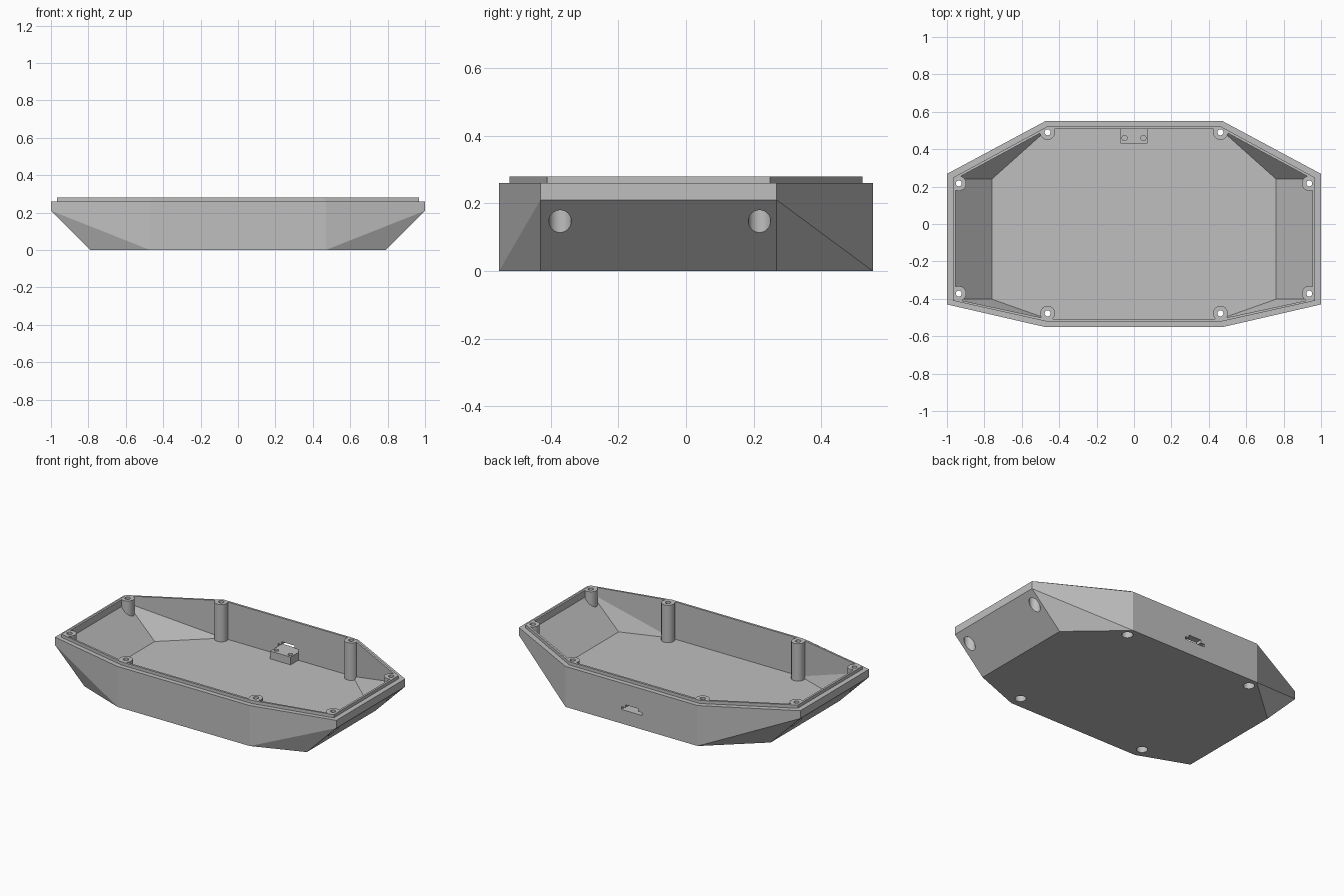
import bpy, bmesh

cube = bpy.data.objects.get("Cube")
if cube:
    bpy.data.objects.remove(cube, do_unlink=True)

grey = bpy.data.materials.new("Plain grey")
grey.use_nodes = True
colour = (0.52, 0.52, 0.52, 1)
grey.diffuse_color = colour
grey.node_tree.nodes["Principled BSDF"].inputs["Base Color"].default_value = colour


def finish(name, bm, helper=True):
    mesh = bpy.data.meshes.new(name)
    bmesh.ops.recalc_face_normals(bm, faces=bm.faces)
    bm.to_mesh(mesh)
    bm.free()
    mesh.materials.append(grey)
    ob = bpy.data.objects.new(name, mesh)
    bpy.context.collection.objects.link(ob)
    ob.hide_render = helper
    return ob


def octagon(half_mid, half_end, back, front, end_back, end_front, z):
    """Eight plan points, mirrored left to right."""
    side = [(half_mid, back), (half_end, end_back),
            (half_end, end_front), (half_mid, front)]
    return [(s * x, y, z) for s in (1, -1) for x, y in side]


def hull(name, points):
    bm = bmesh.new()
    for p in points:
        bm.verts.new(p)
    bmesh.ops.convex_hull(bm, input=bm.verts)
    bmesh.ops.dissolve_limit(bm, angle_limit=0.002, verts=bm.verts, edges=bm.edges)
    return finish(name, bm)


def box(name, x, y0, y1, z0, z1):
    return hull(name, [(sx, y, z) for sx in (-x, x) for y in (y0, y1) for z in (z0, z1)])


def cylinders(name, spots, radius, z0, z1):
    bm = bmesh.new()
    for x, y in spots:
        made = bmesh.ops.create_cone(bm, cap_ends=True, segments=32, radius1=radius,
                                     radius2=radius, depth=z1 - z0)
        bmesh.ops.translate(bm, verts=made["verts"], vec=(x, y, (z0 + z1) / 2))
    return finish(name, bm)


def combine(target, tool, operation):
    """Apply a boolean and remove the used-up tool."""
    mod = target.modifiers.new("cut", 'BOOLEAN')
    mod.operation = operation
    mod.solver = 'EXACT'
    mod.object = tool
    bpy.context.view_layer.objects.active = target
    bpy.ops.object.modifier_apply(modifier=mod.name)
    bpy.data.objects.remove(tool, do_unlink=True)


# Outer hull: octagonal plan with sloped ends
ends = dict(back=0.552, front=-0.552, end_back=0.268, end_front=-0.43)
tray = hull("tray_shell",
            octagon(0.47, 0.79, z=0, **ends)
            + octagon(0.47, 1, z=0.21, **ends)
            + octagon(0.47, 1, z=0.26, **ends))

# Raised lip that locates the lid
lip = dict(back=0.522, front=-0.522, end_back=0.248, end_front=-0.41)
combine(tray, hull("lip", octagon(0.463, 0.968, z=0.22, **lip)
                   + octagon(0.463, 0.968, z=0.28, **lip)), 'UNION')

# Cavity, leaving the screw posts and connector block standing
inner = dict(back=0.508, front=-0.508, end_back=0.24, end_front=-0.402)
cavity = hull("cavity",
              octagon(0.46, 0.76, z=0.04, **inner)
              + octagon(0.46, 0.955, z=0.235, **inner)
              + octagon(0.46, 0.955, z=0.32, **inner))
posts = [(s * x, y) for s in (1, -1)
         for x, y in ((0.462, 0.49), (0.462, -0.478), (0.937, 0.217), (0.937, -0.372))]
combine(cavity, cylinders("posts", posts, 0.04, -0.1, 0.4), 'DIFFERENCE')
combine(cavity, box("connector_block", 0.073, 0.43, 0.6, -0.1, 0.09), 'DIFFERENCE')
combine(tray, cavity, 'DIFFERENCE')

# Screw holes and the wide recesses for the screw heads below
combine(tray, cylinders("screw_holes", posts, 0.016, -0.05, 0.35), 'DIFFERENCE')
combine(tray, cylinders("head_recesses", posts, 0.033, -0.05, 0.21), 'DIFFERENCE')

# Pin holes in the connector block, and the stepped port in the back wall
combine(tray, cylinders("pin_holes", [(-0.05, 0.46), (0.05, 0.46)], 0.014, 0.05, 0.15),
        'DIFFERENCE')
combine(tray, box("port_low", 0.073, 0.49, 0.6, 0.09, 0.108), 'DIFFERENCE')
combine(tray, box("port_high", 0.045, 0.48, 0.61, 0.095, 0.127), 'DIFFERENCE')

# Smooth the round posts and holes, keep the facets crisp
tray.hide_render = False
bpy.ops.object.select_all(action='DESELECT')
tray.select_set(True)
bpy.context.view_layer.objects.active = tray
bpy.ops.object.shade_smooth_by_angle(angle=0.21)
